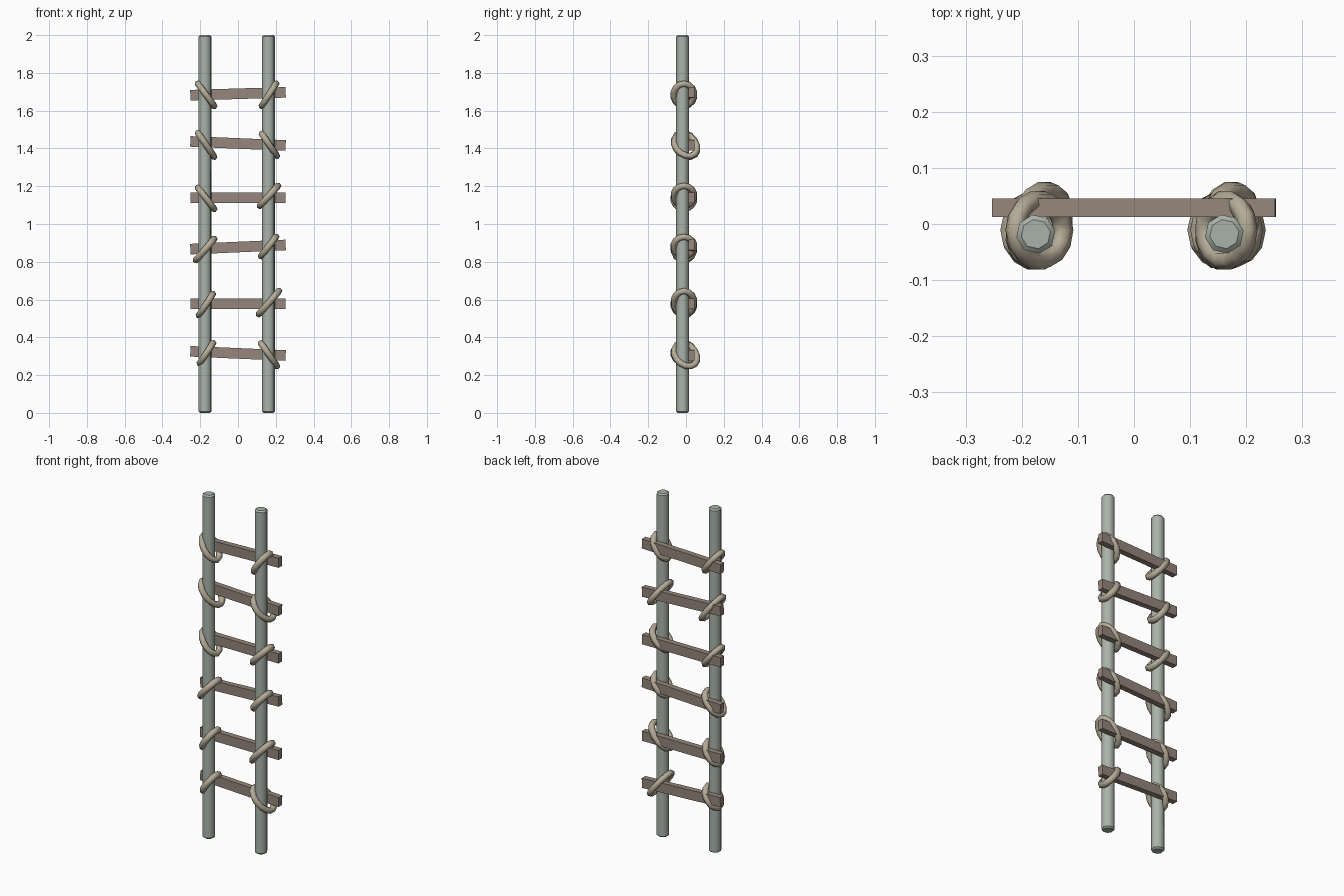
import bpy, math
from mathutils import Vector

if "Cube" in bpy.data.objects:
    bpy.data.objects.remove(bpy.data.objects["Cube"])


def material(name, rgb):
    m = bpy.data.materials.new(name)
    m.diffuse_color = (*rgb, 1)
    m.use_nodes = True
    m.node_tree.nodes["Principled BSDF"].inputs["Base Color"].default_value = m.diffuse_color
    return m


POLE = material("pole_grey_green", (0.40, 0.45, 0.40))
WOOD = material("rung_brown", (0.30, 0.24, 0.20))
ROPE = material("rope_tan", (0.46, 0.41, 0.31))
ROPE_R = 0.018


def pole(name, x):
    bpy.ops.mesh.primitive_cylinder_add(vertices=8, radius=0.035, depth=2,
                                        location=(x, -0.018, 1),
                                        rotation=(0, 0, math.radians(10)))
    ob = bpy.context.object
    ob.name = name
    ob.data.materials.append(POLE)
    # softened pole ends
    bev = ob.modifiers.new("soft_ends", 'BEVEL')
    bev.width = 0.008
    bev.segments = 1
    bev.limit_method = 'ANGLE'
    bev.angle_limit = math.radians(60)
    bpy.ops.object.shade_smooth_by_angle(angle=math.radians(50))


def rung(name, z_left, z_right):
    a = math.atan2(z_left - z_right, 0.5)
    bpy.ops.mesh.primitive_cube_add(size=1, location=(0, 0.029, (z_left + z_right) / 2),
                                    rotation=(0, a, 0))
    ob = bpy.context.object
    ob.name = name
    ob.scale = (0.505, 0.033, 0.056)
    ob.data.materials.append(WOOD)


def lashing(name, x, z, hx, hz, loose):
    # tilted oval loop; loose ones hang further back and are skewed in their plane
    cy, ry, skew = (-0.002, 0.061, 0.3) if loose else (-0.011, 0.054, 0.0)
    centre, u, v = Vector((x, cy, z)), Vector((hx, 0, hz)), Vector((0, ry, 0))
    cu = bpy.data.curves.new(name, 'CURVE')
    cu.dimensions = '3D'
    cu.bevel_depth = ROPE_R
    cu.bevel_resolution = 1
    sp = cu.splines.new('POLY')
    n = 14
    sp.points.add(n - 1)
    for i, p in enumerate(sp.points):
        t = math.tau * i / n
        p.co = (*(centre + u * (math.cos(t) + skew * math.sin(t)) * (0.96 if loose else 1)
                  + v * math.sin(t)), 1)
    sp.use_cyclic_u = True
    sp.use_smooth = True
    ob = bpy.data.objects.new(name, cu)
    bpy.context.collection.objects.link(ob)
    cu.materials.append(ROPE)
    bpy.ops.object.select_all(action='DESELECT')
    ob.select_set(True)
    bpy.context.view_layer.objects.active = ob
    bpy.ops.object.convert(target='MESH')
    bpy.context.object.name = name


# Poles
pole("left_pole", -0.175)
pole("right_pole", 0.161)

# Rungs: slightly crooked (left height, right height)
for i, (zl, zr) in enumerate([(0.326, 0.304), (0.578, 0.578), (0.867, 0.889),
                              (1.14, 1.14), (1.437, 1.416), (1.682, 1.697)], 1):
    rung(f"rung_{i}", zl, zr)

# Rope lashings: x, z, half width, signed half height, loose
LEFT = [(-.167, .316, .035, .053, 0), (-.170, .573, .037, .056, 0),
        (-.174, .865, .048, .056, 0), (-.169, 1.136, .043, -.056, 0),
        (-.169, 1.419, .043, -.064, 1), (-.169, 1.684, .043, -.059, 0)]
RIGHT = [(.164, .308, .043, -.061, 1), (.164, .584, .053, .061, 0),
         (.162, .881, .040, .051, 0), (.164, 1.149, .048, .053, 0),
         (.166, 1.419, .040, -.059, 1), (.164, 1.684, .038, .059, 0)]
for side, rows in (("left", LEFT), ("right", RIGHT)):
    for i, row in enumerate(rows, 1):
        lashing(f"{side}_rope_lashing_{i}", *row)
